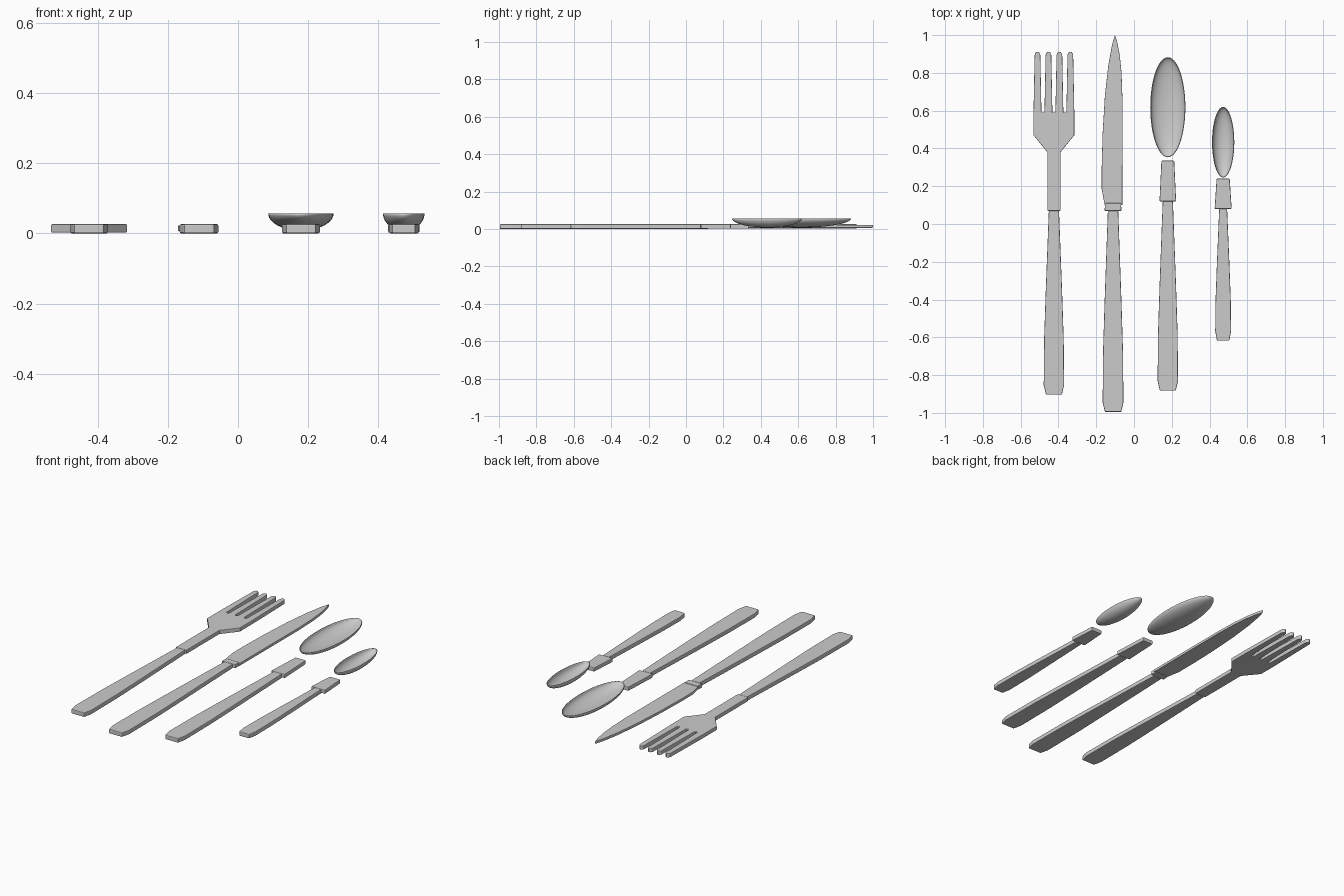
import bpy, bmesh, math

if "Cube" in bpy.data.objects:
    bpy.data.objects.remove(bpy.data.objects["Cube"])


def plate(name, pts, z0=0.002, z1=0.026, bevel=0.004):
    """Extrude a top-view outline into a softly bevelled plate."""
    bm = bmesh.new()
    face = bm.faces.new([bm.verts.new((x, y, z0)) for x, y in pts])
    ext = bmesh.ops.extrude_face_region(bm, geom=[face])
    for v in ext["geom"]:
        if isinstance(v, bmesh.types.BMVert):
            v.co.z = z1
    bmesh.ops.recalc_face_normals(bm, faces=bm.faces)
    me = bpy.data.meshes.new(name)
    bm.to_mesh(me)
    bm.free()
    ob = bpy.data.objects.new(name, me)
    bpy.context.collection.objects.link(ob)
    b = ob.modifiers.new("soft_edges", "BEVEL")
    b.width, b.segments, b.limit_method = bevel, 2, "ANGLE"
    b.angle_limit = math.radians(40)
    return ob


def mirrored(cx, half):
    """Close a right-hand profile of (half width, y) about x = cx."""
    return [(cx + w, y) for w, y in half] + [(cx - w, y) for w, y in reversed(half)]


def handle(name, cx, y0, y1, w):
    """Tapered handle with clipped corners at the butt."""
    h = y1 - y0
    return plate(name, mirrored(cx, [(w * 0.78, y0), (w, y0 + 0.05), (w * 0.96, y0 + 0.3 * h),
                                     (w * 0.81, y0 + 0.55 * h), (w * 0.5, y1)]), z0=0)


def bowl(name, cx, cy, rx, ry, rim=0.056, low=0.008):
    """Open half-ellipsoid spoon bowl."""
    bm = bmesh.new()
    bmesh.ops.create_uvsphere(bm, u_segments=48, v_segments=24, radius=1)
    bmesh.ops.delete(bm, geom=[v for v in bm.verts if v.co.z > 0.01], context="VERTS")
    for v in bm.verts:
        v.co = (cx + rx * v.co.x, cy + ry * v.co.y, rim + (rim - low) * v.co.z)
    for f in bm.faces:
        f.smooth = True
    me = bpy.data.meshes.new(name)
    bm.to_mesh(me)
    bm.free()
    ob = bpy.data.objects.new(name, me)
    bpy.context.collection.objects.link(ob)
    s = ob.modifiers.new("wall", "SOLIDIFY")
    s.thickness, s.offset = 0.003, -1
    return ob


# Fork: handle, then neck, shoulders and four tines as one outline
FX = -0.424
handle("fork_handle", FX, -0.903, 0.07, 0.054)
head = [(FX - 0.108, 0.47), (FX - 0.035, 0.38), (FX - 0.035, 0.07),
        (FX + 0.035, 0.07), (FX + 0.035, 0.38), (FX + 0.108, 0.47)]
for c in (0.087, 0.029, -0.029, -0.087):
    head.append((FX + c + 0.021, 0.59))
    for i in range(7):
        a = math.pi * i / 6
        head.append((FX + c + 0.015 * math.cos(a), 0.893 + 0.019 * math.sin(a)))
    head.append((FX + c - 0.021, 0.59))
plate("fork_head", head, bevel=0.003)

# Knife: handle, bolster and curved blade
KX = -0.111
handle("knife_handle", KX, -0.995, 0.07, 0.055)
plate("knife_bolster", mirrored(KX, [(0.045, 0.07), (0.042, 0.11)]))
plate("knife_blade", [(-0.155, 0.1), (-0.062, 0.1), (-0.061, 0.66), (-0.066, 0.8), (-0.075, 0.89),
                      (-0.088, 0.96), (-0.101, 1.0), (-0.116, 0.95), (-0.136, 0.84),
                      (-0.154, 0.68), (-0.166, 0.48), (-0.171, 0.3), (-0.171, 0.185)],
      z0=0.006, z1=0.022, bevel=0.002)

# Two spoons: handle, neck and bowl
for label, cx, y0, y1, y2, w, neck, cy, rx, ry in (
        ("tablespoon", 0.179, -0.882, 0.12, 0.335, 0.054, 0.044, 0.618, 0.093, 0.265),
        ("teaspoon", 0.472, -0.617, 0.08, 0.24, 0.042, 0.045, 0.433, 0.059, 0.187)):
    handle(label + "_handle", cx, y0, y1, w)
    plate(label + "_neck", mirrored(cx, [(neck, y1), (neck * 0.77, y2)]))
    bowl(label + "_bowl", cx, cy, rx, ry)
